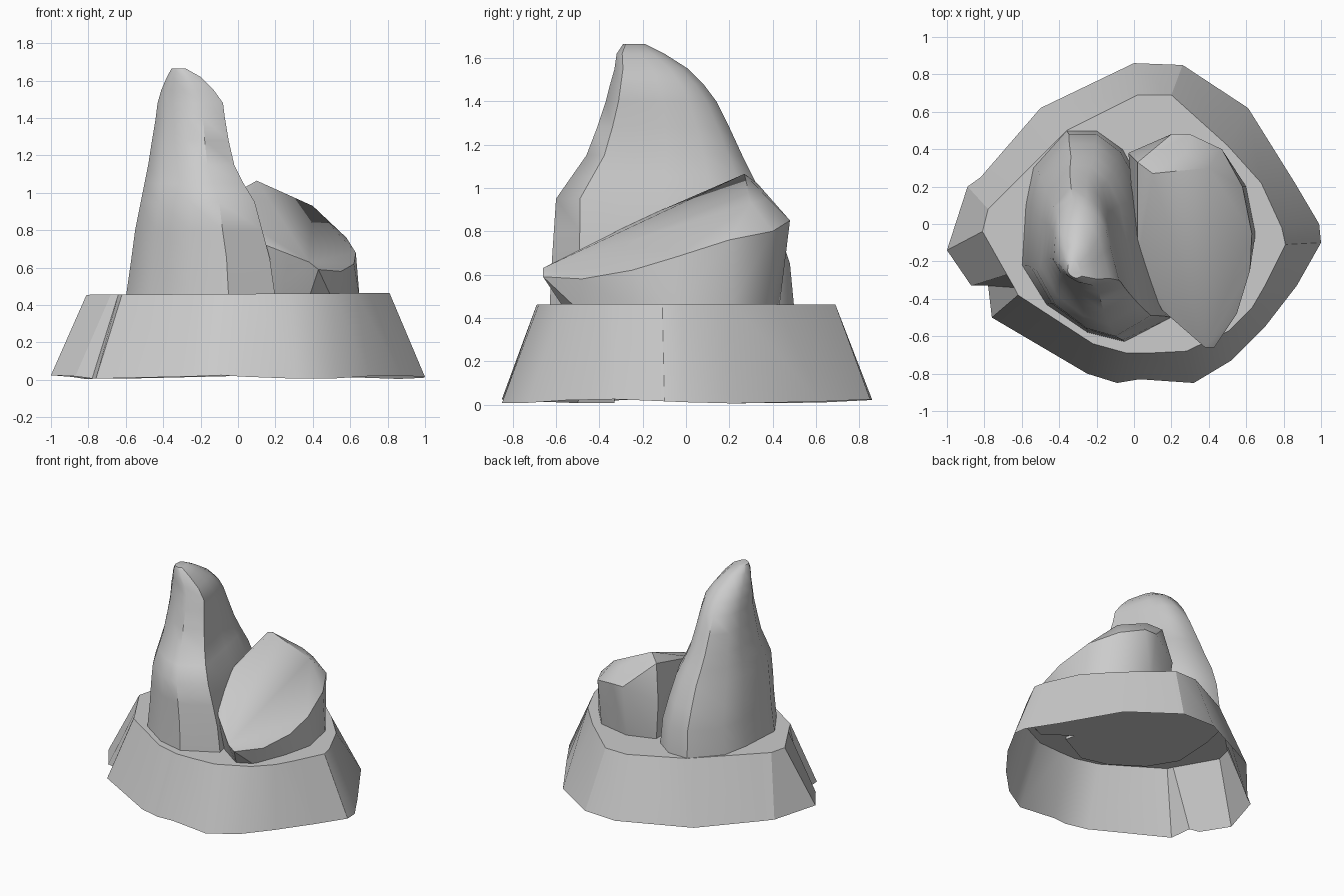
import bpy, bmesh, math

if "Cube" in bpy.data.objects:
    bpy.data.objects.remove(bpy.data.objects["Cube"])

stone = bpy.data.materials.new("grey_stone")
stone.diffuse_color = (0.6, 0.6, 0.6, 1)
stone.use_nodes = True
stone.node_tree.nodes["Principled BSDF"].inputs["Base Color"].default_value = stone.diffuse_color


def finish(name, bm, angle):
    bmesh.ops.recalc_face_normals(bm, faces=bm.faces)
    mesh = bpy.data.meshes.new(name)
    bm.to_mesh(mesh)
    bm.free()
    ob = bpy.data.objects.new(name, mesh)
    bpy.context.collection.objects.link(ob)
    mesh.materials.append(stone)
    bpy.ops.object.select_all(action='DESELECT')
    ob.select_set(True)
    bpy.context.view_layer.objects.active = ob
    bpy.ops.object.shade_smooth_by_angle(angle=math.radians(angle))
    return ob


def bridge(bm, a, b):
    for i in range(len(a)):
        j = (i + 1) % len(a)
        bm.faces.new((a[i], a[j], b[j], b[i]))


# Plinth: open-bottomed tapered shell with a notch at the front left
# each entry is bottom x, y then top x, y
rim = [(1, -.1, .81, -.11), (.87, -.33, .70, -.33), (.70, -.55, .63, -.45),
       (.52, -.73, .51, -.57), (.32, -.85, .28, -.68), (.03, -.83, .08, -.69),
       (-.09, -.85, -.04, -.69), (-.25, -.80, -.22, -.64), (-.76, -.50, -.62, -.38),
       (-.78, -.33, -.64, -.34), (-.87, -.33, -.68, -.27), (-1, -.14, -.81, -.04),
       (-.89, .20, -.78, .08), (-.82, .25, -.70, .16), (-.50, .62, -.36, .50),
       (0, .86, .02, .69), (.26, .85, .20, .69), (.61, .62, .50, .42),
       (.86, .22, .68, .22), (.99, 0, .79, -.02)]
bm = bmesh.new()
low = [bm.verts.new((r[0], r[1], .015 + .01 * math.sin(i * 1.3))) for i, r in enumerate(rim)]
high = [bm.verts.new((r[2], r[3], .46 + .006 * r[2])) for r in rim]
bridge(bm, low, high)
bm.faces.new(high)
finish("plinth", bm, 28)

# Tall rock: one footprint fitted to the width and depth at each height
foot = [(-.6, -.22), (-.58, .1), (-.54, .3), (-.36, .5), (-.2, .5), (-.06, .4),
        (.04, .22), (.1, -.05), (.15, -.28), (.2, -.5), (-.05, -.63), (-.25, -.58), (-.47, -.43)]
levels = [(.44, -.6, .2, -.63, .5), (.65, -.57, .17, -.62, .48), (.8, -.55, .13, -.61, .43),
          (.95, -.52, .09, -.6, .36), (1.05, -.5, .03, -.53, .31), (1.15, -.48, -.02, -.46, .26),
          (1.28, -.46, -.05, -.41, .20), (1.4, -.44, -.07, -.37, .14),
          (1.48, -.43, -.08, -.35, .08), (1.55, -.41, -.13, -.33, .01),
          (1.62, -.38, -.20, -.32, -.10), (1.665, -.355, -.28, -.29, -.19)]
bm = bmesh.new()
rings = []
for z, x0, x1, y0, y1 in levels:
    rings.append([bm.verts.new((x0 + (x + .6) / .8 * (x1 - x0),
                                y0 + (y + .63) / 1.13 * (y1 - y0), z)) for x, y in foot])
for a, b in zip(rings, rings[1:]):
    bridge(bm, a, b)
bm.faces.new(rings[0])
bm.faces.new(rings[-1])
finish("tall_rock", bm, 40)

# Leaning rock: faceted boulder wrapped around its corners
corners = [(.1, .27, 1.065), (.02, .33, 1.02), (.28, .38, .95), (.4, .3, .93),
           (.2, .48, .85), (.3, .48, .85), (.47, .4, .8), (.58, .2, .76),
           (.63, -.05, .68), (.62, -.25, .62), (.55, -.48, .58), (.43, -.66, .59),
           (.38, -.66, .63), (.15, -.46, .72), (.02, -.2, .86), (.02, -.05, .92),
           (-.03, .38, .75)]
ground = [(.65, -.05), (.6, .2), (.45, .38), (.2, .43), (0, .36), (.02, -.2),
          (.18, -.42), (.38, -.56), (.5, -.5), (.6, -.25)]
bm = bmesh.new()
for p in corners + [(x, y, .44) for x, y in ground]:
    bm.verts.new(p)
hull = bmesh.ops.convex_hull(bm, input=bm.verts)
bmesh.ops.delete(bm, geom=[v for v in bm.verts if not v.link_faces], context='VERTS')
finish("leaning_rock", bm, 35)
